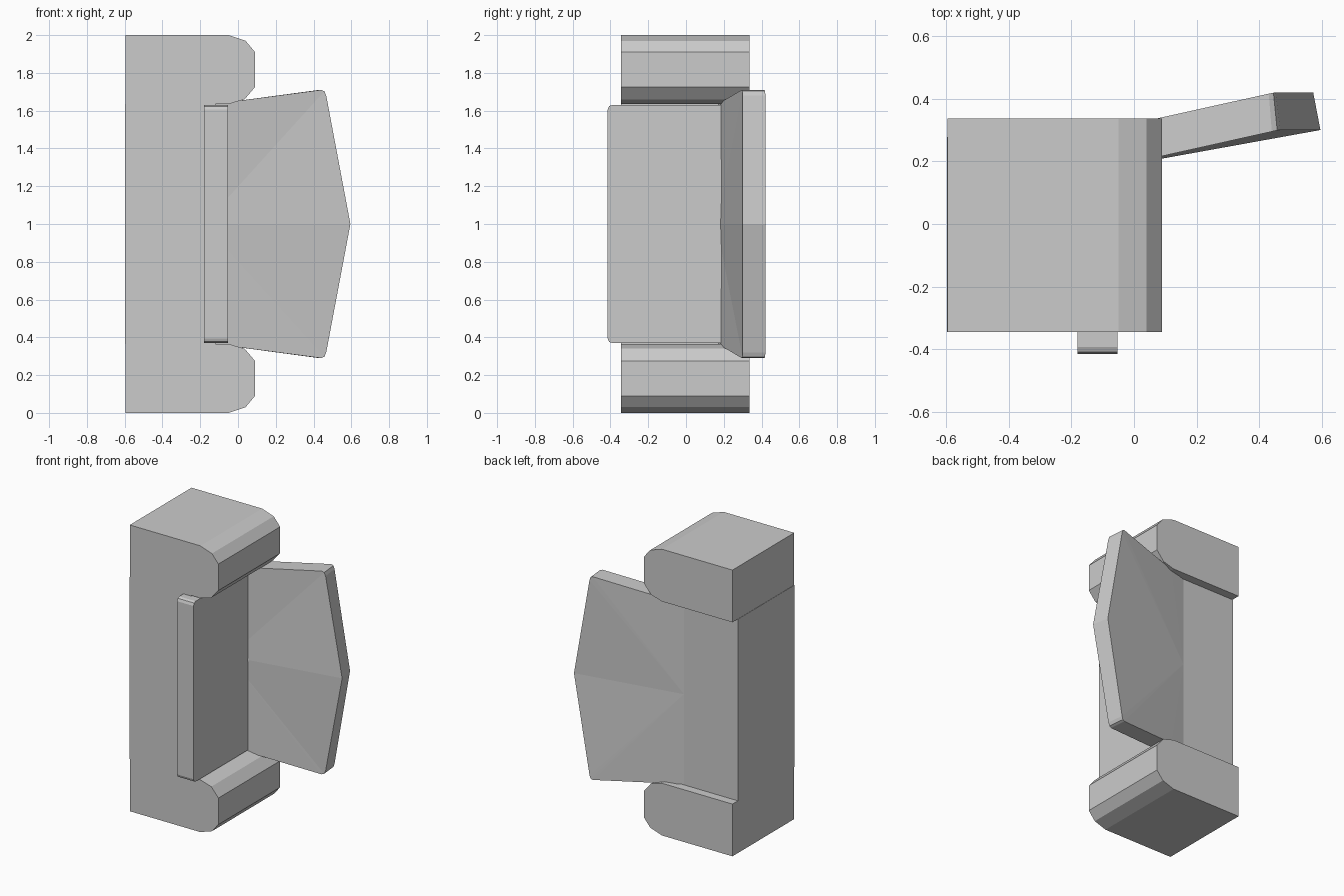
import bpy, bmesh

if "Cube" in bpy.data.objects:
    bpy.data.objects.remove(bpy.data.objects["Cube"])


def finish(name, bm):
    bmesh.ops.recalc_face_normals(bm, faces=bm.faces[:])
    mesh = bpy.data.meshes.new(name)
    bm.to_mesh(mesh)
    bm.free()
    obj = bpy.data.objects.new(name, mesh)
    bpy.context.collection.objects.link(obj)
    return obj


def loft(name, ring_a, ring_b, fan=False):
    """Solid between two matching outlines; fan caps start from the first point."""
    bm = bmesh.new()
    a = [bm.verts.new(p) for p in ring_a]
    b = [bm.verts.new(p) for p in ring_b]
    n = len(a)
    for i in range(n):
        j = (i + 1) % n
        bm.faces.new((a[i], a[j], b[j], b[i]))
    for ring in (a, b):
        if fan:
            for i in range(1, n - 1):
                bm.faces.new((ring[0], ring[i], ring[i + 1]))
        else:
            bm.faces.new(ring)
    return finish(name, bm)


# Upper and lower jaws: one chamfered profile mirrored about z = 1
jaw = [(-0.595, 1.0), (-0.05, 1.0), (0.04, 0.97), (0.09, 0.91),
       (0.09, 0.725), (0.035, 0.66), (-0.05, 0.635), (-0.595, 0.635)]
for name, s in (("upper_jaw", 1), ("lower_jaw", -1)):
    loft(name,
         [(x, -0.345, 1 + s * z) for x, z in jaw],
         [(x, 0.337, 1 + s * z) for x, z in jaw])

# Middle column, slightly inset at the back
column = [(-0.597, -0.345), (-0.12, -0.345), (-0.12, 0.277), (-0.597, 0.277)]
loft("middle_column",
     [(x, y, 0.365) for x, y in column],
     [(x, y, 1.635) for x, y in column])

# Upright plate with softened front corners
half = [(0.2, 0.63), (-0.392, 0.63), (-0.408, 0.623), (-0.415, 0.605)]
plate = half + [(y, -z) for y, z in reversed(half)]
loft("upright_plate",
     [(-0.18, y, 1 + z) for y, z in plate],
     [(-0.053, y, 1 + z) for y, z in plate])

# Flared wing: outline of (x, y, half height), mirrored about z = 1
def wing_ring(pts, tip, hinge):
    upper = [(x, y, 1 + h) for x, y, h in pts]
    lower = [(x, y, 1 - h) for x, y, h in reversed(pts)]
    return [hinge] + upper + [tip] + lower


inner = [(-0.18, 0.16, 0.63), (-0.053, 0.185, 0.645), (0.44, 0.295, 0.71),
         (0.457, 0.299, 0.703), (0.467, 0.30, 0.68)]
outer = [(-0.18, 0.28, 0.63), (-0.053, 0.309, 0.645), (0.43, 0.416, 0.71),
         (0.445, 0.419, 0.703), (0.452, 0.42, 0.68)]
loft("flared_wing",
     wing_ring(inner, (0.595, 0.30, 1.0), (-0.18, 0.16, 1.0)),
     wing_ring(outer, (0.572, 0.42, 1.0), (-0.18, 0.28, 1.0)),
     fan=True)
